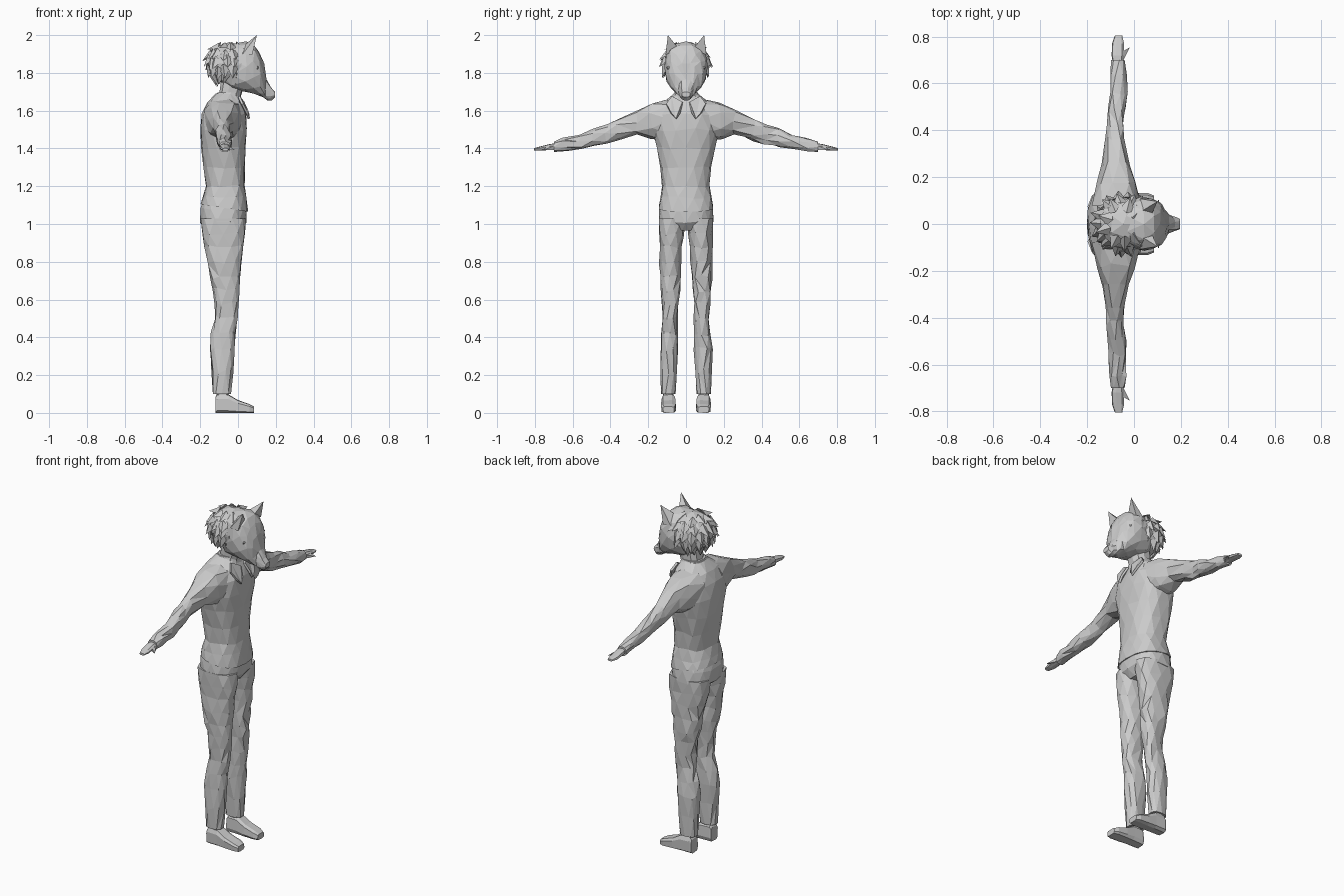
import bpy, bmesh, math, random
from mathutils import Vector

random.seed(4)
if "Cube" in bpy.data.objects:
    bpy.data.objects.remove(bpy.data.objects["Cube"])

# One plain grey for the whole figure
grey = bpy.data.materials.new("light_grey")
grey.use_nodes = True
grey.diffuse_color = (0.6, 0.6, 0.6, 1)
grey.node_tree.nodes["Principled BSDF"].inputs["Base Color"].default_value = (0.6, 0.6, 0.6, 1)


def finish(name, bm):
    """Turn a bmesh into a flat shaded grey object."""
    bmesh.ops.recalc_face_normals(bm, faces=bm.faces[:])
    mesh = bpy.data.meshes.new(name)
    bm.to_mesh(mesh)
    bm.free()
    mesh.materials.append(grey)
    obj = bpy.data.objects.new(name, mesh)
    bpy.context.collection.objects.link(obj)
    return obj


def loft(name, axis, rings, n=10, power=0.8, jitter=0.0, side=1, tilt=0.0):
    """Skin of rounded rings (t, a0, a1, b0, b1) along an axis; side mirrors in y.
    tilt slants the first ring."""
    bm = bmesh.new()
    loops = []
    for k, (t, a0, a1, b0, b1) in enumerate(rings):
        loop = []
        for i in range(n):
            ang = 2 * math.pi * (i + 0.5 * (k % 2 if jitter else 0.5)) / n
            c, s = math.cos(ang), math.sin(ang)
            a = (a0 + a1) / 2 + (a1 - a0) / 2 * math.copysign(abs(c) ** power, c)
            b = (b0 + b1) / 2 + (b1 - b0) / 2 * math.copysign(abs(s) ** power, s)
            h = t + (tilt * (a - (a0 + a1) / 2) if k == 0 else 0)
            if 0 < k < len(rings) - 1:
                h += random.uniform(-2.5, 2.5) * jitter
                a += random.uniform(-1, 1) * jitter
                b += random.uniform(-1, 1) * jitter
            p = {"x": (h, a, b), "y": (a, h, b), "z": (a, b, h)}[axis]
            loop.append(bm.verts.new((p[0], p[1] * side, p[2])))
        loops.append(loop)
    for lo, hi in zip(loops, loops[1:]):
        for i in range(n):
            j = (i + 1) % n
            bm.faces.new((lo[i], lo[j], hi[j], hi[i]))
    bm.faces.new(loops[0])
    bm.faces.new(loops[-1])
    if jitter:
        bmesh.ops.triangulate(bm, faces=bm.faces[:])
    return finish(name, bm)


def pyramid(bm, base, tip):
    """Add a spike with a triangular or four sided base."""
    vs = [bm.verts.new(p) for p in base]
    top = bm.verts.new(tip)
    bm.faces.new(vs)
    for i in range(len(vs)):
        bm.faces.new((vs[i], vs[(i + 1) % len(vs)], top))


# Pullover body with a slanted hem
loft("pullover", "z", [
    (1.085, -.198, .054, -.147, .147), (1.14, -.187, .046, -.138, .138),
    (1.20, -.172, .036, -.127, .127), (1.30, -.182, .036, -.137, .137),
    (1.40, -.198, .040, -.155, .155), (1.50, -.200, .048, -.178, .178),
    (1.58, -.190, .044, -.168, .168), (1.64, -.162, .022, -.125, .125),
    (1.69, -.118, .0, -.066, .066)], n=14, jitter=.003, tilt=-.16)

# Hips under the hem
loft("trouser_hips", "z", [
    (1.13, -.185, .038, -.132, .132), (1.08, -.2, .046, -.141, .141),
    (1.01, -.2, .045, -.147, .147), (.965, -.15, .01, -.07, .07)],
    n=14, jitter=.002)

# Neck and collar band
loft("neck", "z", [(1.62, -.11, .0, -.055, .055), (1.76, -.09, .04, -.06, .06)], n=10)
loft("collar_band", "z", [(1.63, -.135, .02, -.085, .085), (1.66, -.128, .015, -.078, .078),
                          (1.695, -.11, .01, -.064, .064)], n=12)

for side, label in ((1, "left"), (-1, "right")):
    # Sleeve from inside the chest to the cuff
    loft(label + "_sleeve", "y", [
        (.08, -.185, .03, 1.44, 1.665), (.18, -.16, .012, 1.452, 1.643),
        (.26, -.137, -.02, 1.472, 1.607), (.36, -.122, -.044, 1.442, 1.556),
        (.42, -.116, -.043, 1.425, 1.53), (.49, -.112, -.035, 1.41, 1.503),
        (.56, -.107, -.030, 1.397, 1.475), (.64, -.101, -.032, 1.386, 1.455),
        (.70, -.1, -.04, 1.381, 1.436)], n=9, jitter=.005, side=side)

    # Flat mitten hand with a thumb
    loft(label + "_hand", "y", [
        (.68, -.09, -.046, 1.39, 1.428), (.72, -.096, -.042, 1.392, 1.424),
        (.77, -.094, -.042, 1.388, 1.411), (.805, -.082, -.05, 1.389, 1.402)],
        n=8, side=side)
    bm = bmesh.new()
    pyramid(bm, [(-.05, side * .69, 1.415), (-.05, side * .69, 1.392),
                 (-.05, side * .735, 1.392), (-.05, side * .735, 1.415)],
            (-.018, side * .755, 1.392))
    finish(label + "_thumb", bm)

    # Creased trouser leg
    loft(label + "_trouser_leg", "z", [
        (1.03, -.198, .043, .002, .147), (.95, -.190, .038, .010, .145),
        (.88, -.177, .030, .018, .143), (.80, -.160, .020, .026, .141),
        (.72, -.145, .014, .030, .138), (.65, -.132, .008, .034, .133),
        (.58, -.123, .003, .038, .128), (.50, -.122, -.004, .044, .123),
        (.42, -.140, -.014, .042, .130), (.34, -.148, -.020, .040, .138),
        (.22, -.139, -.028, .048, .135), (.10, -.135, -.035, .055, .132)],
        n=10, jitter=.005, side=side)

    # Ankle and shoe
    loft(label + "_ankle", "z", [(.05, -.115, -.05, .065, .122),
                                 (.13, -.115, -.05, .065, .122)], n=8, side=side)
    loft(label + "_shoe", "x", [
        (-.12, .060, .126, 0, .085), (-.11, .057, .129, 0, .1),
        (-.05, .055, .130, 0, .098), (.0, .052, .132, 0, .068),
        (.06, .053, .132, 0, .047), (.085, .062, .122, 0, .034)],
        n=8, power=.45, side=side)

    # Folded collar flap
    bm = bmesh.new()
    outline = [(.028, .018, 1.645), (.005, .075, 1.675), (.024, .104, 1.635),
               (.050, .078, 1.585), (.058, .052, 1.557), (.056, .034, 1.59)]
    bm.faces.new([bm.verts.new((x, y * side, z)) for x, y, z in outline])
    bmesh.ops.triangulate(bm, faces=bm.faces[:])
    flap = finish(label + "_collar_flap", bm)
    thick = flap.modifiers.new("thickness", "SOLIDIFY")
    thick.thickness = .012
    thick.offset = 0

    # Pointed ear leaning forward
    bm = bmesh.new()
    pyramid(bm, [(.075, side * .040, 1.93), (.075, side * .108, 1.895),
                 (.025, side * .108, 1.90), (.025, side * .050, 1.94)],
            (.10, side * .096, 2.0))
    finish(label + "_ear", bm)

    # Brow ridge over the eye
    bm = bmesh.new()
    pyramid(bm, [(.128, side * .012, 1.845), (.128, side * .012, 1.80),
                 (.09, side * .07, 1.79), (.10, side * .07, 1.85)],
            (.105, side * .105, 1.828))
    finish(label + "_brow", bm)

# Head with a long muzzle
loft("head", "x", [
    (-.10, -.06, .06, 1.76, 1.93), (-.03, -.10, .10, 1.705, 1.955),
    (.04, -.114, .114, 1.70, 1.965), (.085, -.106, .106, 1.688, 1.95),
    (.115, -.088, .088, 1.68, 1.91), (.135, -.062, .062, 1.668, 1.855),
    (.15, -.041, .041, 1.657, 1.765), (.175, -.032, .032, 1.655, 1.722),
    (.196, -.022, .022, 1.672, 1.70)], n=12, jitter=.002)

# Hair cap and layered tufts
bm = bmesh.new()
centre, radii = Vector((-.045, 0, 1.85)), Vector((.118, .118, .113))
bmesh.ops.create_icosphere(bm, subdivisions=2, radius=1)
for v in bm.verts:
    v.co = Vector(a * b for a, b in zip(v.co, radii)) + centre
finish("hair_cap", bm)

bm = bmesh.new()
for elevation, count, opening in ((-38, 9, 75), (-16, 12, 55), (6, 12, 55), (28, 11, 50), (52, 8, 40)):
    for i in range(count):
        az = math.radians(opening + (360 - 2 * opening) * i / (count - 1) + random.uniform(-6, 6))
        el = math.radians(elevation + random.uniform(-5, 5))
        out = Vector((math.cos(el) * math.cos(az), math.cos(el) * math.sin(az), math.sin(el)))
        across = Vector((-math.sin(az), math.cos(az), 0))
        down = across.cross(out) * -1
        if down.z > 0:
            down.negate()
        root = centre + Vector(a * b for a, b in zip(out, radii))
        base = [root + across * .03 - out * .008, root - across * .03 - out * .008,
                root - down * .03 + out * .006]
        tip = root + down * random.uniform(.04, .055) + out * random.uniform(.012, .024) \
            + across * random.uniform(-.015, .015)
        pyramid(bm, base, tip)
finish("hair_tufts", bm)
